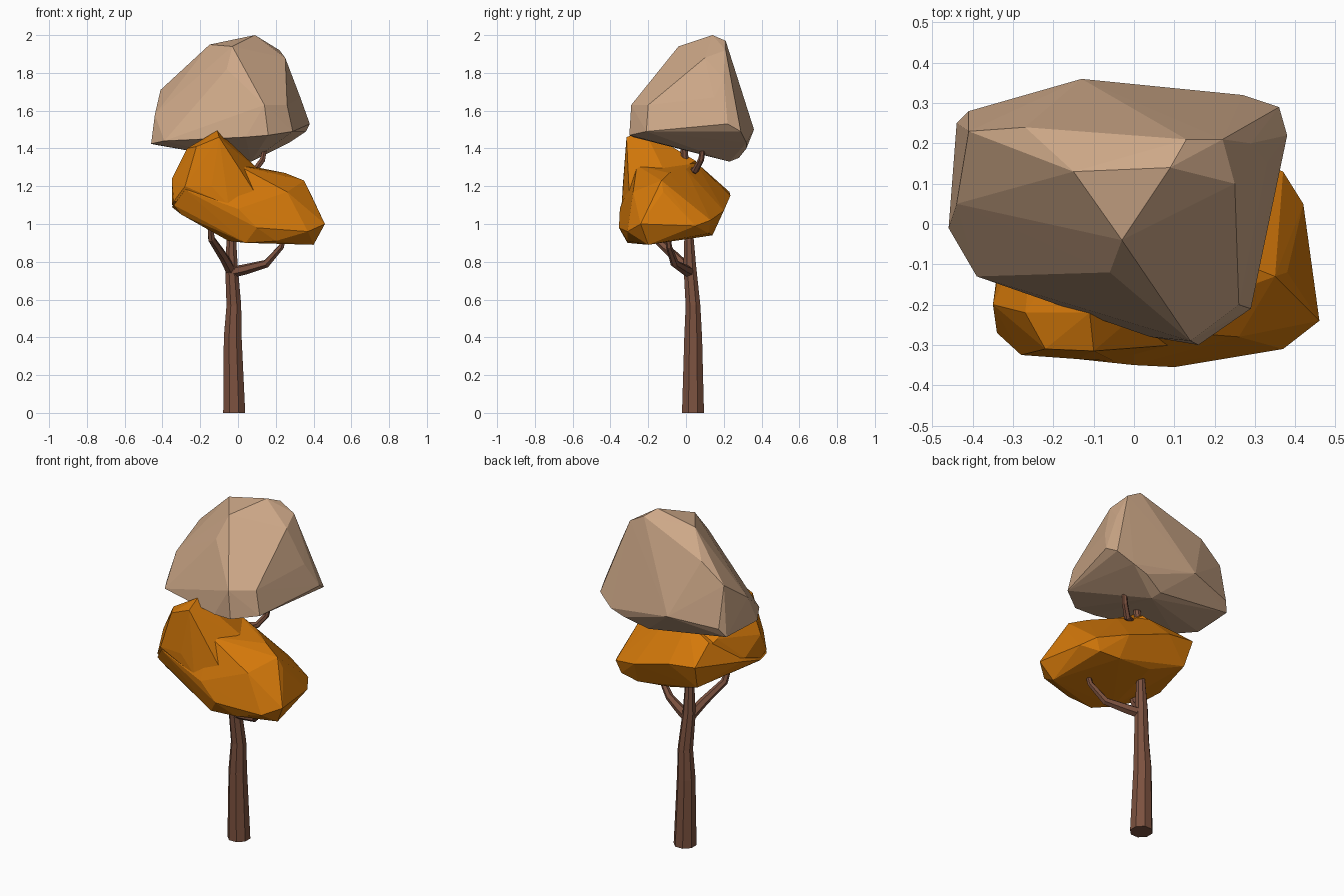
import bpy, bmesh, math
from mathutils import Vector


def material(name, rgb):
    m = bpy.data.materials.new(name)
    m.diffuse_color = (*rgb, 1)
    return m


BARK = material("brown bark", (0.20, 0.083, 0.05))
ORANGE = material("orange leaves", (0.66, 0.19, 0.003))
TAN = material("tan leaves", (0.61, 0.39, 0.245))


def add_object(name, bm, mat):
    bmesh.ops.recalc_face_normals(bm, faces=bm.faces)
    me = bpy.data.meshes.new(name)
    bm.to_mesh(me)
    bm.free()
    me.materials.append(mat)
    ob = bpy.data.objects.new(name, me)
    bpy.context.collection.objects.link(ob)
    return ob


def hull(name, points, mat):
    """Faceted leaf mass wrapped round a few corner points."""
    bm = bmesh.new()
    for p in points:
        bm.verts.new(p)
    bmesh.ops.convex_hull(bm, input=bm.verts)
    loose = [v for v in bm.verts if not v.link_faces]
    bmesh.ops.delete(bm, geom=loose, context='VERTS')
    return add_object(name, bm, mat)


def limb(name, path, sides):
    """Tapered faceted limb; path holds (x, y, z, radius)."""
    bm = bmesh.new()
    pts = [Vector(p[:3]) for p in path]
    rings = []
    for i, p in enumerate(pts):
        d = pts[min(i + 1, len(pts) - 1)] - pts[max(i - 1, 0)]
        if i == 0 and p.z == 0:
            d = Vector((0, 0, 1))
        q = Vector((0, 0, 1)).rotation_difference(d.normalized())
        ring = []
        for k in range(sides):
            a = 2 * math.pi * (k + 0.5) / sides
            ring.append(bm.verts.new(p + q @ Vector((math.cos(a), math.sin(a), 0)) * path[i][3]))
        rings.append(ring)
    for a, b in zip(rings, rings[1:]):
        for k in range(sides):
            n = (k + 1) % sides
            bm.faces.new((a[k], a[n], b[n], b[k]))
    bm.faces.new(rings[0][::-1])
    bm.faces.new(rings[-1])
    return add_object(name, bm, BARK)


# Trunk and branches
limb("trunk", [(-0.02, 0.037, 0, 0.063), (-0.028, 0.038, 0.4, 0.051),
               (-0.022, 0.037, 0.57, 0.042), (-0.035, 0.02, 0.78, 0.036),
               (-0.035, 0.015, 0.95, 0.025), (-0.035, 0.005, 1.2, 0.024),
               (-0.03, -0.012, 1.42, 0.02)], 8)
limb("right_branch", [(-0.03, 0.02, 0.745, 0.03), (0.04, -0.01, 0.76, 0.028),
                      (0.15, -0.06, 0.79, 0.022), (0.23, -0.09, 0.88, 0.016),
                      (0.255, -0.1, 0.98, 0.012)], 6)
limb("left_branch", [(-0.035, 0.02, 0.75, 0.03), (-0.08, -0.06, 0.83, 0.025),
                     (-0.14, -0.16, 0.92, 0.02), (-0.15, -0.2, 1.02, 0.015)], 6)
limb("upper_branch", [(-0.03, 0.0, 1.27, 0.02), (0.09, 0.05, 1.285, 0.019),
                      (0.13, 0.08, 1.34, 0.016), (0.155, 0.1, 1.47, 0.009)], 6)

# Lower crown: a broad leaning body with a taller clump at front left
lower = hull("lower_crown", [
    (0.46, -0.24, 1.0), (0.37, -0.31, 0.96), (0.4, -0.2, 0.89), (0.42, 0.05, 0.99),
    (0.37, 0.13, 1.02), (0.38, -0.12, 1.17), (0.35, -0.13, 1.23), (0.25, -0.09, 1.27),
    (0.26, -0.28, 1.17), (0.2, -0.31, 0.91), (0.1, -0.355, 0.98), (0.0, -0.35, 1.08),
    (0.04, -0.31, 0.9), (-0.05, -0.24, 0.91), (-0.15, -0.2, 0.97), (-0.3, -0.25, 1.05),
    (-0.35, -0.2, 1.09), (-0.34, -0.27, 1.1), (-0.28, -0.32, 1.18), (-0.33, -0.05, 1.13),
    (-0.22, 0.23, 1.17), (-0.05, 0.235, 1.15), (-0.2, 0.18, 1.03), (0.2, 0.2, 1.07),
    (0.22, 0.14, 0.94), (0.0, 0.13, 0.96), (0.34, 0.12, 0.95), (0.12, 0.0, 1.29),
    (0.0, -0.26, 1.31), (-0.05, 0.05, 1.33), (-0.22, 0.1, 1.27)], ORANGE)
clump = hull("front_clump", [
    (-0.35, -0.2, 1.1), (-0.35, -0.2, 1.24), (-0.34, -0.27, 1.12), (-0.28, -0.325, 1.2),
    (-0.27, -0.22, 1.4), (-0.22, -0.31, 1.41), (-0.11, -0.22, 1.495), (-0.1, -0.315, 1.46),
    (-0.06, -0.13, 1.42), (0.01, -0.18, 1.37), (-0.02, -0.31, 1.3), (-0.02, 0.05, 1.335),
    (-0.2, -0.12, 1.42), (-0.24, 0.05, 1.28), (-0.14, -0.335, 1.2), (0.1, -0.3, 1.15),
    (0.15, -0.1, 1.25), (-0.2, 0.15, 1.2), (-0.05, -0.34, 1.1), (-0.33, -0.08, 1.14)], ORANGE)

# Merge the clump into the body so the crown is one skin
mod = lower.modifiers.new("merge", 'BOOLEAN')
mod.operation = 'UNION'
mod.solver = 'EXACT'
mod.object = clump
bpy.context.view_layer.objects.active = lower
bpy.ops.object.modifier_apply(modifier=mod.name)
bpy.data.objects.remove(clump)

# Upper crown: wide tilted rim, steep back, peak towards the back right
hull("upper_crown", [
    (-0.46, -0.01, 1.425), (-0.39, -0.13, 1.44), (-0.18, -0.17, 1.45), (0.04, -0.28, 1.46),
    (0.16, -0.3, 1.47), (0.29, -0.21, 1.49), (0.38, 0.22, 1.53), (0.36, 0.29, 1.49),
    (0.27, 0.32, 1.43), (0.18, 0.32, 1.4), (-0.13, 0.36, 1.5), (-0.41, 0.28, 1.47),
    (-0.44, 0.25, 1.42), (0.07, 0.23, 1.33), (0.05, 0.28, 1.35), (-0.15, 0.26, 1.38),
    (-0.44, 0.05, 1.58), (-0.41, 0.23, 1.71), (-0.27, 0.24, 1.82), (-0.15, 0.13, 1.95),
    (-0.03, -0.04, 1.94), (-0.06, -0.12, 1.82), (0.01, 0.11, 1.97), (0.09, 0.14, 2.0),
    (0.13, 0.21, 1.97), (0.22, 0.21, 1.92), (0.25, 0.1, 1.88), (0.29, 0.2, 1.77),
    (0.26, -0.2, 1.63), (0.14, -0.29, 1.63), (0.33, 0.15, 1.67)], TAN)
